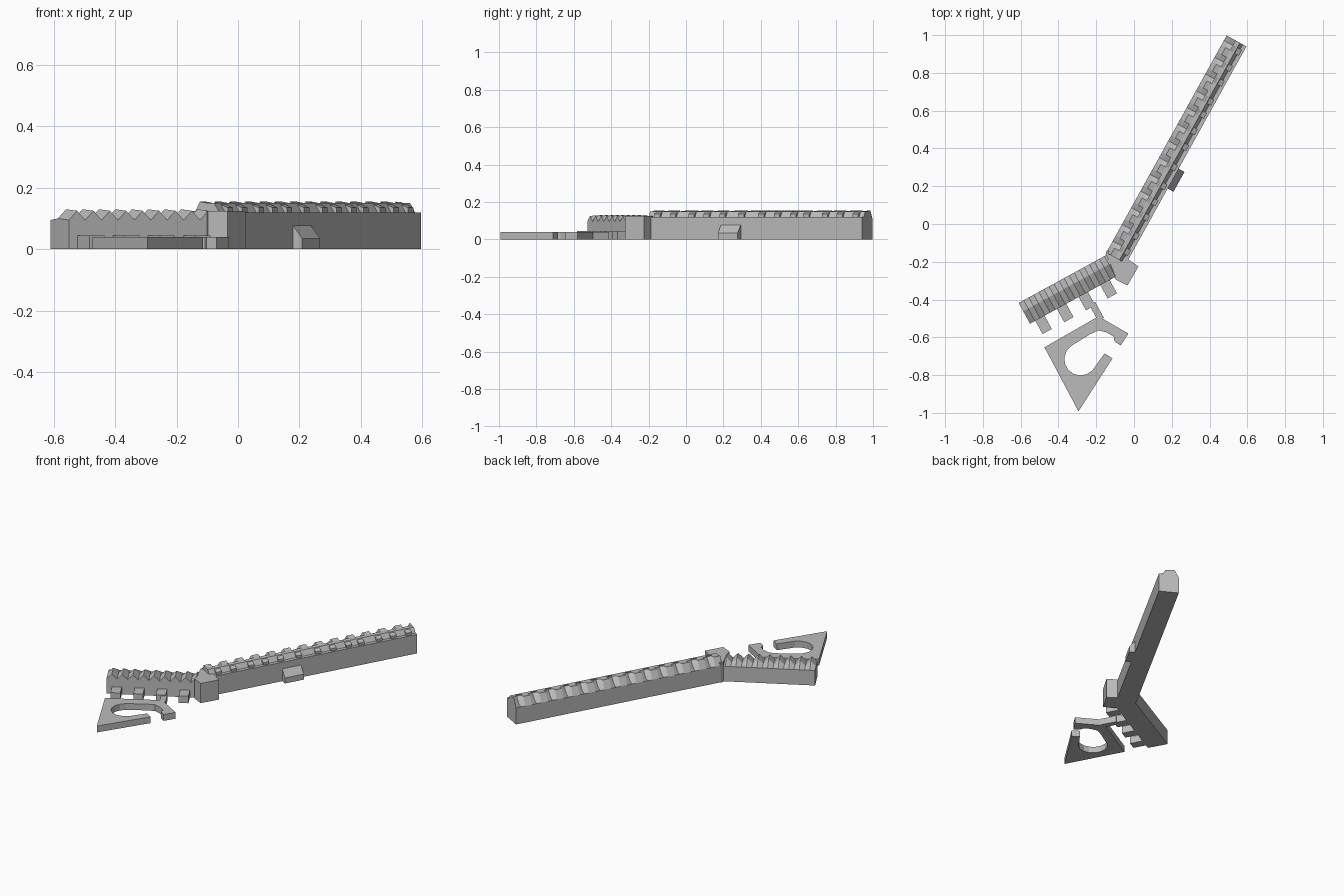
import bpy, bmesh, math, random
from mathutils import Vector

random.seed(4)
if "Cube" in bpy.data.objects:
    bpy.data.objects.remove(bpy.data.objects["Cube"])

GREY = (0.5, 0.5, 0.5, 1)
grey = bpy.data.materials.new("plain_grey")
grey.use_nodes = True
grey.diffuse_color = GREY
grey.node_tree.nodes["Principled BSDF"].inputs["Base Color"].default_value = GREY


def build(name, rings):
    """Skin equal-sized rings of points and cap both ends."""
    bm = bmesh.new()
    loops = [[bm.verts.new(p) for p in ring] for ring in rings]
    n = len(loops[0])
    for a, b in zip(loops, loops[1:]):
        for i in range(n):
            j = (i + 1) % n
            bm.faces.new((a[i], a[j], b[j], b[i]))
    bm.faces.new(loops[0])
    bm.faces.new(loops[-1])
    bmesh.ops.recalc_face_normals(bm, faces=bm.faces)
    mesh = bpy.data.meshes.new(name)
    bm.to_mesh(mesh)
    bm.free()
    mesh.materials.append(grey)
    obj = bpy.data.objects.new(name, mesh)
    bpy.context.collection.objects.link(obj)


class Frame:
    """Ground frame: t runs along the heading, s to its right."""
    def __init__(self, x, y, degrees):
        a = math.radians(degrees)
        self.origin = Vector((x, y, 0))
        self.along = Vector((math.cos(a), math.sin(a), 0))
        self.side = Vector((math.sin(a), -math.cos(a), 0))

    def at(self, t, s, z):
        return self.origin + self.along * t + self.side * s + Vector((0, 0, z))

    def loft(self, name, stations):
        build(name, [[self.at(t, s, z) for s, z in ring] for t, ring in stations])

    def box(self, name, t0, t1, s0, s1, z0, z1, z_out=None):
        z_out = z1 if z_out is None else z_out
        ring = [(s0, z0), (s1, z0), (s1, z_out), (s0, z1)]
        self.loft(name, [(t0, ring), (t1, ring)])


def plate(name, points, height):
    build(name, [[(x, y, z) for x, y in points] for z in (0, height)])


# Long bar with a notched left crest and a steep right shoulder
bar = Frame(-0.147, -0.152, 61)
LENGTH, WIDTH, WALL = 1.315, 0.12, 0.12
TEETH = 13
pitch = LENGTH / TEETH


def bar_ring(crest):
    return [(0, 0), (WIDTH, 0), (WIDTH, WALL), (0.098, WALL), (0.08, 0.15),
            (0.055, 0.15), (0.026, crest), (0, 0.105)]


stations = []
for k in range(TEETH):
    stations += [(k * pitch, bar_ring(0.155)),
                 ((k + 0.42) * pitch, bar_ring(0.155)),
                 ((k + 0.7) * pitch, bar_ring(0.115))]
stations.append((LENGTH, bar_ring(0.155)))
bar.loft("long_bar", stations)

# Small tabs along the right shoulder
for k in range(TEETH):
    t = (k + 0.3 + 0.4 * random.random()) * pitch
    bar.box("shoulder_tab", t, t + 0.035, 0.06, 0.108, 0.11, 0.154, 0.135)

# Sloped catch on the right wall
bar.box("side_catch", 0.455, 0.575, 0.11, 0.155, 0, 0.09, 0.035)

# Short comb arm with ridges across it
comb = Frame(-0.13, -0.155, 208.7)
ARM, RIDGES = 0.548, 9
stations = []
for k in range(2 * RIDGES + 1):
    top = 0.13 if k % 2 else 0.1
    ring = [(-0.125, 0), (0, 0), (0, 0.095), (-0.05, top), (-0.125, top - 0.005)]
    stations.append((k * ARM / (2 * RIDGES), ring))
comb.loft("comb_arm", stations)

# Low prongs on the front of the comb
for k in range(4):
    t = 0.095 + k * 0.131
    comb.box("prong", t - 0.028, t + 0.028, -0.205, -0.11, 0, 0.045)
comb.box("link", 0.19, 0.225, -0.285, -0.19, 0, 0.04)

# Elbow block where the arms meet
plate("elbow_block", [(-0.145, -0.14), (-0.045, -0.177), (0.024, -0.225),
                      (-0.034, -0.325), (-0.098, -0.294), (-0.108, -0.25),
                      (-0.15, -0.16)], 0.125)

# Flat triangular hook with a round opening
outline = [(-0.294, -0.992), (-0.474, -0.653), (-0.188, -0.489), (-0.03, -0.58),
           (-0.07, -0.643), (-0.103, -0.622), (-0.108, -0.595), (-0.145, -0.574),
           (-0.188, -0.563), (-0.235, -0.585)]
for i in range(9):
    a = math.radians(125 + i * 24)
    outline.append((-0.283 + 0.086 * math.cos(a), -0.716 + 0.086 * math.sin(a)))
outline += [(-0.156, -0.685), (-0.114, -0.712)]
plate("triangle_hook", outline, 0.04)
